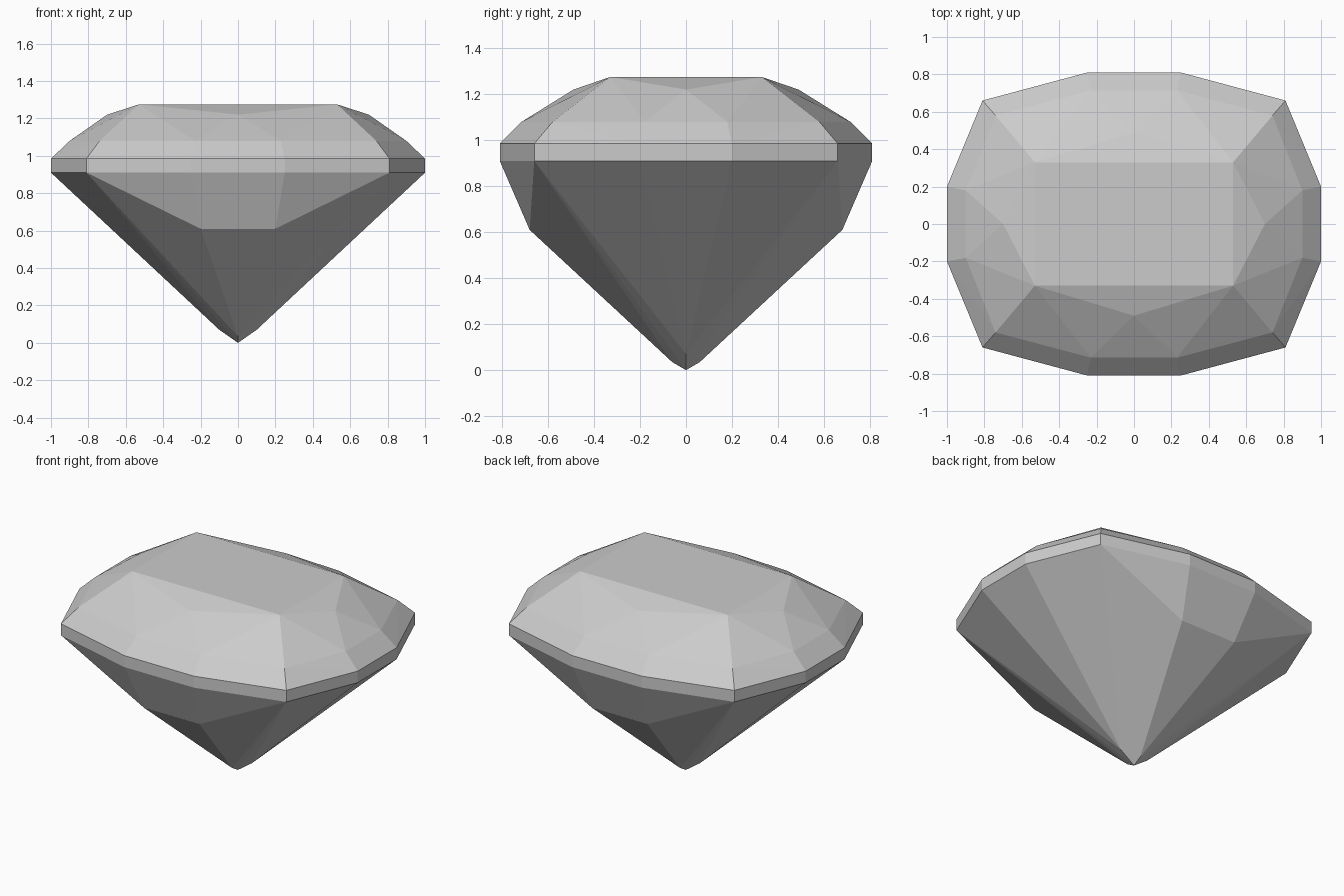
import bpy, bmesh, math

old = bpy.data.objects.get("Cube")
if old:
    bpy.data.objects.remove(old, do_unlink=True)

# Plain grey stone
stone = bpy.data.materials.new("pale_grey_stone")
stone.use_nodes = True
grey = (0.6, 0.6, 0.6, 1)
stone.diffuse_color = grey
stone.node_tree.nodes["Principled BSDF"].inputs["Base Color"].default_value = grey

# Facet corners in one quarter, mirrored to all four
TABLE = [(0.53, 0.33, 1.275)]
STARS = [(0, 0.49, 1.22), (0.70, 0, 1.22)]
BEZEL = [(0.90, 0.18, 1.08), (0.74, 0.58, 1.08), (0.23, 0.715, 1.08)]
GIRDLE = [(1.0, 0.2), (0.81, 0.66), (0.25, 0.81)]
KEEL = [(0.2, 0.68, 0.61)]
TIP = [(0.1, 0, 0.07), (0, 0.06, 0.035), (0, 0, 0)]

points = TABLE + STARS + BEZEL + KEEL + TIP
for z in (0.985, 0.91):
    points += [(x, y, z) for x, y in GIRDLE]
mirrored = {(x * sx + 0.0, y * sy + 0.0, z)
            for x, y, z in points for sx in (1, -1) for sy in (1, -1)}

# The cut stone is the convex skin over its facet corners
bm = bmesh.new()
for p in sorted(mirrored):
    bm.verts.new(p)
bmesh.ops.convex_hull(bm, input=bm.verts[:])
bmesh.ops.dissolve_limit(bm, angle_limit=math.radians(1.5),
                         verts=bm.verts[:], edges=bm.edges[:])
bmesh.ops.recalc_face_normals(bm, faces=bm.faces[:])

mesh = bpy.data.meshes.new("cut_gemstone")
bm.to_mesh(mesh)
bm.free()
mesh.materials.append(stone)
gem = bpy.data.objects.new("cut_gemstone", mesh)
bpy.context.collection.objects.link(gem)
